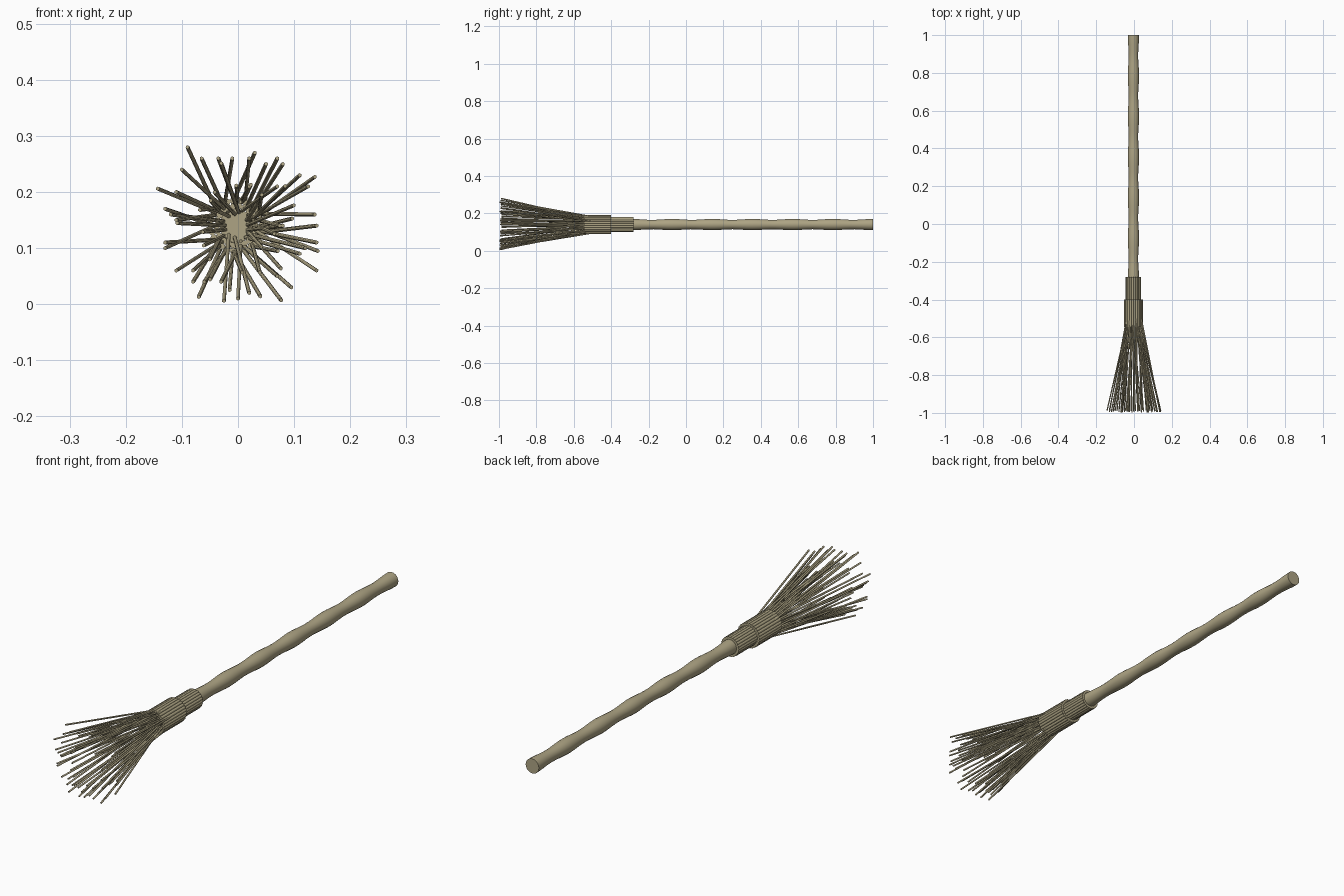
import bpy
import bmesh
import math
import random
from mathutils import Vector, Matrix

random.seed(4)
AXIS = Vector((-0.003, 0, 0.14))

if "Cube" in bpy.data.objects:
    bpy.data.objects.remove(bpy.data.objects["Cube"], do_unlink=True)

straw = bpy.data.materials.new("dry straw")
straw.use_nodes = True
colour = (0.42, 0.37, 0.23, 1)
straw.diffuse_color = colour
straw.node_tree.nodes["Principled BSDF"].inputs["Base Color"].default_value = colour


def finish(name, bm):
    """Turn a bmesh into a smooth-shaded object with crisp end caps."""
    bmesh.ops.recalc_face_normals(bm, faces=bm.faces)
    mesh = bpy.data.meshes.new(name)
    bm.to_mesh(mesh)
    bm.free()
    mesh.materials.append(straw)
    obj = bpy.data.objects.new(name, mesh)
    bpy.context.collection.objects.link(obj)
    bpy.ops.object.select_all(action="DESELECT")
    obj.select_set(True)
    bpy.context.view_layer.objects.active = obj
    bpy.ops.object.shade_smooth_by_angle(angle=math.radians(61))
    return obj


def add_stick(bm, start, end, radius, sides):
    """Add a capped straight stick between two points."""
    span = end - start
    turn = span.to_track_quat("Z", "Y").to_matrix().to_4x4()
    bmesh.ops.create_cone(bm, cap_ends=True, segments=sides, radius1=radius,
                          radius2=radius, depth=span.length,
                          matrix=Matrix.Translation((start + end) / 2) @ turn)


def around(angle, radius, y):
    return AXIS + Vector((radius * math.cos(angle), y, radius * math.sin(angle)))


# Handle: a long pole that swells at regular nodes
bm = bmesh.new()
rings, sides = 61, 20
start_y, node_gap = -0.5, 0.215
loops = []
for i in range(rings):
    y = start_y + (1 - start_y) * i / (rings - 1)
    r = 0.0275 + 0.0025 * math.cos(math.tau * (1 - y) / node_gap)
    loops.append([bm.verts.new(around(math.tau * k / sides, r, y)) for k in range(sides)])
for a, b in zip(loops, loops[1:]):
    for k in range(sides):
        n = (k + 1) % sides
        bm.faces.new((a[k], a[n], b[n], b[k]))
bm.faces.new(loops[0])
bm.faces.new(loops[-1])
finish("handle", bm)

# Collars: two overlapping layers of bound sticks
for name, count, ring, y0, y1 in (("inner_collar", 22, 0.035, -0.28, -0.54),
                                  ("outer_collar", 26, 0.045, -0.40, -0.545)):
    bm = bmesh.new()
    for i in range(count):
        a = math.tau * i / count
        add_stick(bm, around(a, ring, y0), around(a, ring, y1), 0.006, 8)
    finish(name, bm)

# Bristles: outer tips as (x, height from axis) in hundredths
tips = [(-9, 14), (-6.5, 12), (-3.5, 12), (-1, 12), (2, 12), (3, 13), (5, 11),
        (7, 12), (8, 11), (11, 9), (13.7, 8.7), (12.5, 7), (-10, 10), (-14.3, 6.6),
        (-11, 6), (-13, 3), (-12, 2), (-11, 1), (-13, -3), (-13, -4), (-11, -8),
        (-8, -8), (-8, -10), (-7, -12.7), (-2.5, -13.4), (0, -13), (4, -12.6),
        (2, -12), (7.7, -13.3), (9.5, -11), (14, -8), (14.2, -4.5), (14, -3),
        (14, 0), (13.7, 2), (11, -5), (12, -4), (8, 0), (2, 7), (-3, -10),
        (-6, -10), (7, -9), (7, 7)]
for i in range(22):
    a = i * math.radians(137.5)
    reach = random.uniform(6, 12)
    tips.append((reach * math.cos(a), reach * math.sin(a)))

bm = bmesh.new()
for x, h in tips:
    tip = Vector((x / 100, random.uniform(-0.998, -0.985), 0.14 + h / 100))
    a = math.atan2(h, x) + random.uniform(-0.5, 0.5)
    root = around(a, random.uniform(0.02, 0.046), -0.5)
    add_stick(bm, root, tip, 0.0036, 6)
finish("bristles", bm)
